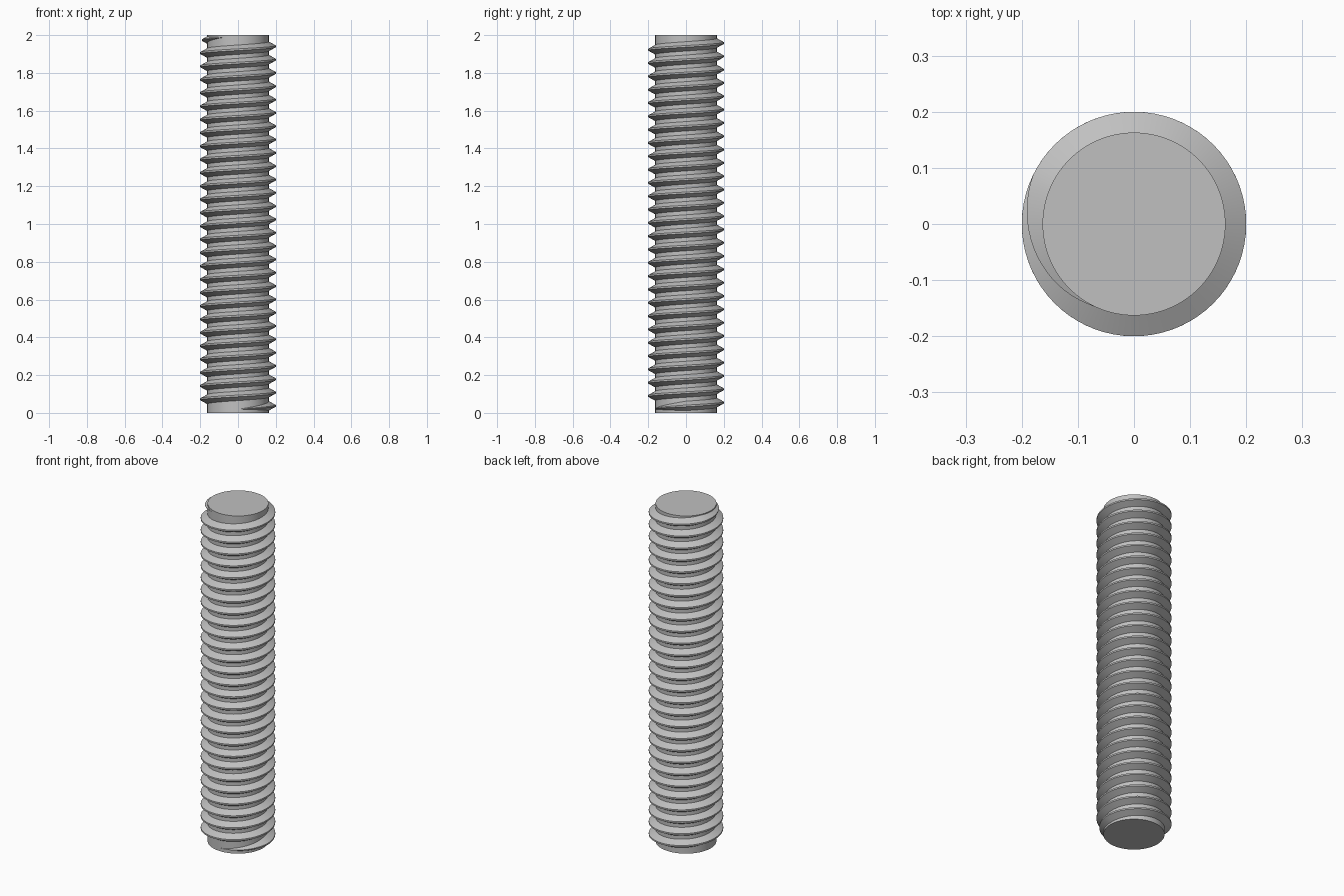
import bpy, bmesh
from math import sin, cos, radians, pi

if "Cube" in bpy.data.objects:
    bpy.data.objects.remove(bpy.data.objects["Cube"], do_unlink=True)

LENGTH = 2.0
CORE_R, CREST_R = 0.163, 0.2
PITCH = 0.0705
Z_AT_ZERO = 0.037            # thread height where it crosses +x
START, END = -90, 27 * 360 + 244
FADE = 89                    # degrees of run-out at each end
STEPS = 72                   # sections per turn
BASE_HALF, CREST_HALF, SINK = 0.026, 0.0045, 0.002

steel = bpy.data.materials.new("steel grey")
steel.use_nodes = True
grey = (0.53, 0.53, 0.53, 1)
steel.diffuse_color = grey
steel.node_tree.nodes["Principled BSDF"].inputs["Base Color"].default_value = grey


def finish(bm, name):
    bmesh.ops.recalc_face_normals(bm, faces=bm.faces)
    mesh = bpy.data.meshes.new(name)
    bm.to_mesh(mesh)
    bm.free()
    mesh.materials.append(steel)
    obj = bpy.data.objects.new(name, mesh)
    bpy.context.collection.objects.link(obj)
    bpy.ops.object.select_all(action='DESELECT')
    obj.select_set(True)
    bpy.context.view_layer.objects.active = obj
    bpy.ops.object.shade_smooth_by_angle(angle=radians(30))


# Plain cylindrical core with flat ends
bm = bmesh.new()
bmesh.ops.create_cone(bm, cap_ends=True, segments=STEPS * 2,
                      radius1=CORE_R, radius2=CORE_R, depth=LENGTH)
bmesh.ops.translate(bm, verts=bm.verts, vec=(0, 0, LENGTH / 2))
finish(bm, "rod_core")

# Right-handed helical ridge, fading into the core at both ends
bm = bmesh.new()
count = round((END - START) / 360 * STEPS)
rings = []
for i in range(count + 1):
    deg = START + (END - START) * i / count
    fade = max(0.01, min(1, (deg - START) / FADE, (END - deg) / FADE))
    a, z = radians(deg), Z_AT_ZERO + PITCH * deg / 360
    crest = CORE_R + (CREST_R - CORE_R) * fade
    root = CORE_R - SINK
    profile = [(root, -BASE_HALF), (crest, -CREST_HALF),
               (crest, CREST_HALF), (root, BASE_HALF)]
    rings.append([bm.verts.new((r * cos(a), r * sin(a), z + dz * fade))
                  for r, dz in profile])
for lower, upper in zip(rings, rings[1:]):
    for k in range(4):
        n = (k + 1) % 4
        bm.faces.new((lower[k], lower[n], upper[n], upper[k]))
bm.faces.new(rings[0])
bm.faces.new(rings[-1])
finish(bm, "screw_thread")
